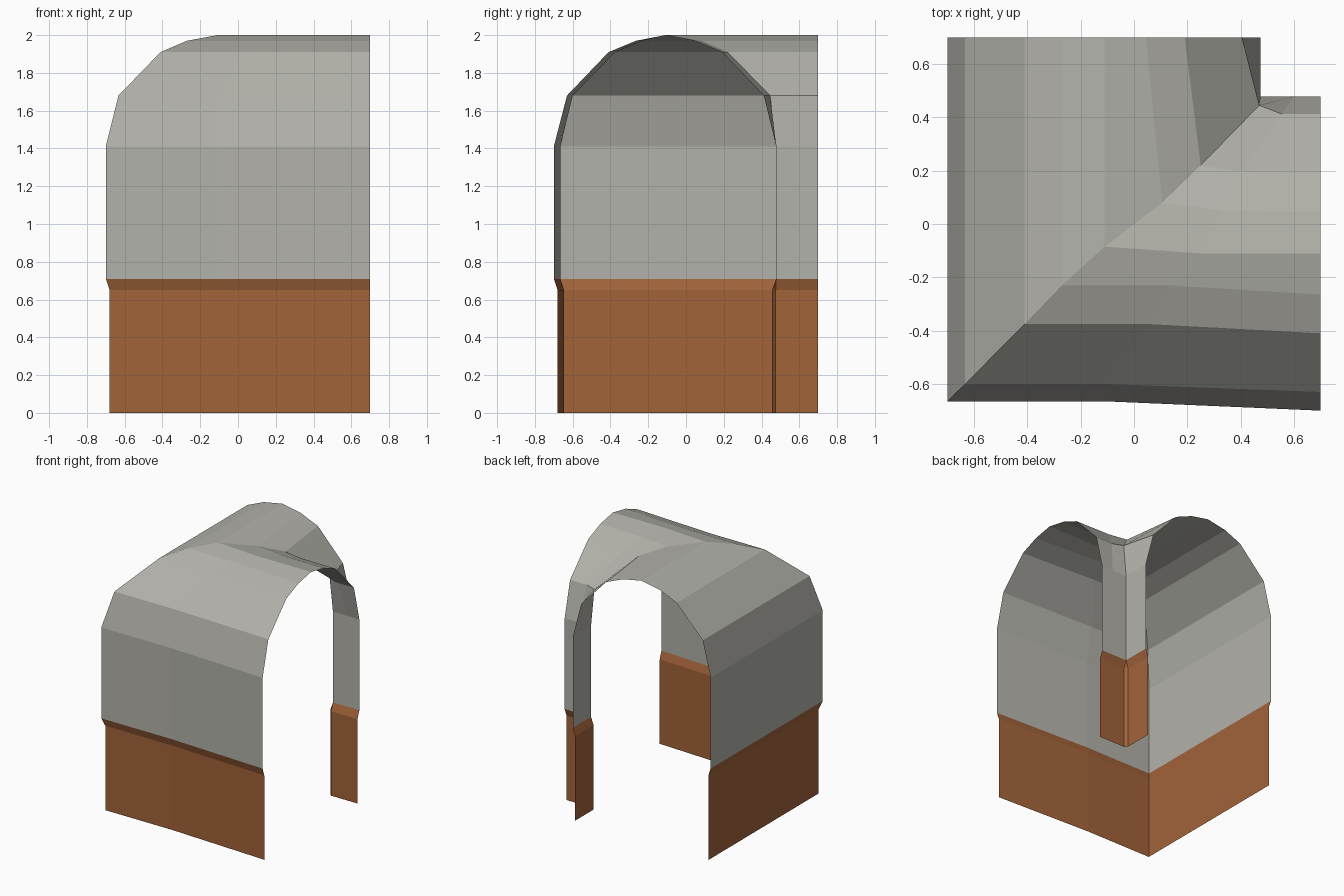
import bpy, bmesh

if "Cube" in bpy.data.objects:
    bpy.data.objects.remove(bpy.data.objects["Cube"])

# Cross-section rows of the corner tunnel, outer foot -> crown -> inner foot:
# (z, left arm end x, mitre x, mitre y, bend x, bend y, right arm end y)
ROWS = [
    (0.00, -.68, -.68, -.645, -.11, -.645, -.68),
    (0.65, -.68, -.68, -.645, -.11, -.645, -.68),
    (0.71, -.70, -.70, -.665, -.11, -.665, -.70),
    (1.41, -.70, -.70, -.665, -.11, -.665, -.70),
    (1.68, -.633, -.633, -.60, -.11, -.60, -.63),
    (1.91, -.41, -.41, -.375, .05, -.375, -.41),
    (1.97, -.27, -.27, -.23, .13, -.23, -.265),
    (2.00, -.11, -.11, -.085, .25, -.11, -.11),
    (1.97, .045, .105, .08, .33, .05, .045),
    (1.91, .19, .25, .22, .40, .195, .19),
    (1.68, .405, .47, .445, .555, .412, .412),
    (1.41, .475, .475, .478, .60, .478, .478),
    (0.71, .475, .475, .478, .60, .478, .478),
    (0.65, .455, .455, .475, .60, .455, .455),
    (0.00, .455, .455, .475, .60, .455, .455),
]
END = 0.70


def material(name, rgb):
    m = bpy.data.materials.new(name)
    m.diffuse_color = (*rgb, 1)
    m.use_nodes = True
    m.node_tree.nodes["Principled BSDF"].inputs["Base Color"].default_value = m.diffuse_color
    return m


def stations(i):
    """Points of one row running from the left arm end round to the right arm end."""
    z, lx, mx, my, bx, by, ry = ROWS[i]
    # the inner foot is chamfered at the corner, so its mitre splits in two
    mitre2 = (.475, .455, z) if i >= 13 else (mx, my, z)
    return [(lx, END, z), (mx, my, z), mitre2, (bx, by, z), (END, ry, z)]


def shell(name, row_ranges, mat):
    bm = bmesh.new()
    for first, last in row_ranges:
        grid = [[bm.verts.new(p) for p in stations(i)] for i in range(first, last + 1)]
        for a, b in zip(grid, grid[1:]):
            for k in range(len(a) - 1):
                bm.faces.new((a[k], b[k], b[k + 1], a[k + 1]))
    bmesh.ops.remove_doubles(bm, verts=bm.verts, dist=0.0005)
    bmesh.ops.dissolve_degenerate(bm, edges=bm.edges, dist=0.0005)
    me = bpy.data.meshes.new(name)
    bm.to_mesh(me)
    bm.free()
    me.materials.append(mat)
    ob = bpy.data.objects.new(name, me)
    bpy.context.collection.objects.link(ob)


stone = material("grey plaster", (.45, .445, .405))
wood = material("brown panelling", (.36, .125, .042))

# Upper walls and vaulted ceiling
shell("vaulted_ceiling", [(2, 12)], stone)
# Panelling below: outer wall and inner corner pillar
shell("outer_panelling", [(0, 2)], wood)
shell("inner_corner_panelling", [(12, 14)], wood)
